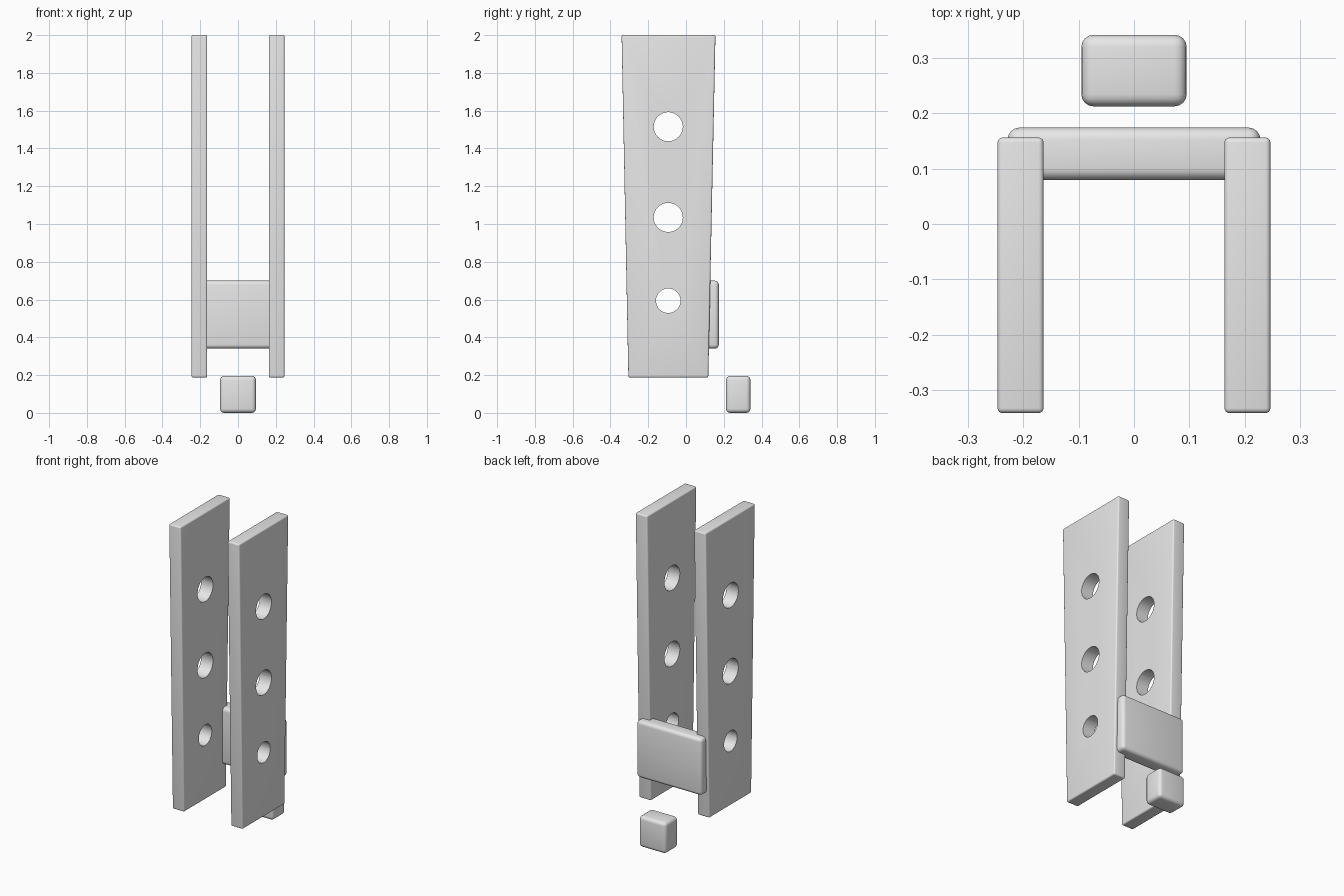
import bpy, bmesh

cube = bpy.data.objects.get("Cube")
if cube:
    bpy.data.objects.remove(cube, do_unlink=True)

GREY = (0.8, 0.8, 0.8, 1)
grey = bpy.data.materials.new("light grey")
grey.use_nodes = True
grey.diffuse_color = GREY
grey.node_tree.nodes["Principled BSDF"].inputs["Base Color"].default_value = GREY


def finish(obj):
    bpy.ops.object.select_all(action="DESELECT")
    obj.select_set(True)
    bpy.context.view_layer.objects.active = obj
    bpy.ops.object.shade_smooth_by_angle(angle=0.6)


def rounded_block(name, x, z, y_low, y_high, radius):
    """Block with x and z ranges; the y range may differ at bottom and top."""
    bm = bmesh.new()
    bmesh.ops.create_cube(bm, size=1)
    for v in bm.verts:
        y = y_high if v.co.z > 0 else y_low
        v.co = (x[v.co.x > 0], y[v.co.y > 0], z[v.co.z > 0])
    bmesh.ops.bevel(bm, geom=bm.edges[:], offset=radius, segments=4,
                    profile=0.5, affect="EDGES")
    bmesh.ops.recalc_face_normals(bm, faces=bm.faces[:])
    mesh = bpy.data.meshes.new(name)
    bm.to_mesh(mesh)
    bm.free()
    mesh.materials.append(grey)
    obj = bpy.data.objects.new(name, mesh)
    bpy.context.collection.objects.link(obj)
    finish(obj)
    return obj


def drill(obj, x, y, z, radius):
    """Cut a round hole through the block along x."""
    bpy.ops.mesh.primitive_cylinder_add(vertices=48, radius=radius, depth=0.3,
                                        location=(x, y, z),
                                        rotation=(0, 1.5707963, 0))
    cutter = bpy.context.object
    cutter.name = "hole_cutter"
    cutter.hide_render = True
    cutter.data.materials.append(grey)
    mod = obj.modifiers.new("hole", "BOOLEAN")
    mod.operation = "DIFFERENCE"
    mod.solver = "EXACT"
    mod.object = cutter
    bpy.context.view_layer.objects.active = obj
    bpy.ops.object.modifier_apply(modifier=mod.name)
    bpy.data.objects.remove(cutter, do_unlink=True)


# Two tapered side plates, each with three round holes
HOLES = ((0.594, 0.065), (1.035, 0.077), (1.515, 0.077))
for side, sign in (("left", 1), ("right", -1)):
    x = sorted((sign * 0.163, sign * 0.246))
    plate = rounded_block(side + "_plate", x, (0.187, 2.0),
                          (-0.305, 0.118), (-0.341, 0.156), 0.009)
    for z, radius in HOLES:
        drill(plate, sum(x) / 2, -0.094, z, radius)
    finish(plate)

# Panel joining the plates at the back
rounded_block("back_panel", (-0.228, 0.228), (0.34, 0.70),
              (0.079, 0.174), (0.079, 0.174), 0.022)

# Small loose block behind
rounded_block("rear_block", (-0.095, 0.095), (0.0, 0.196),
              (0.212, 0.341), (0.212, 0.341), 0.022)
